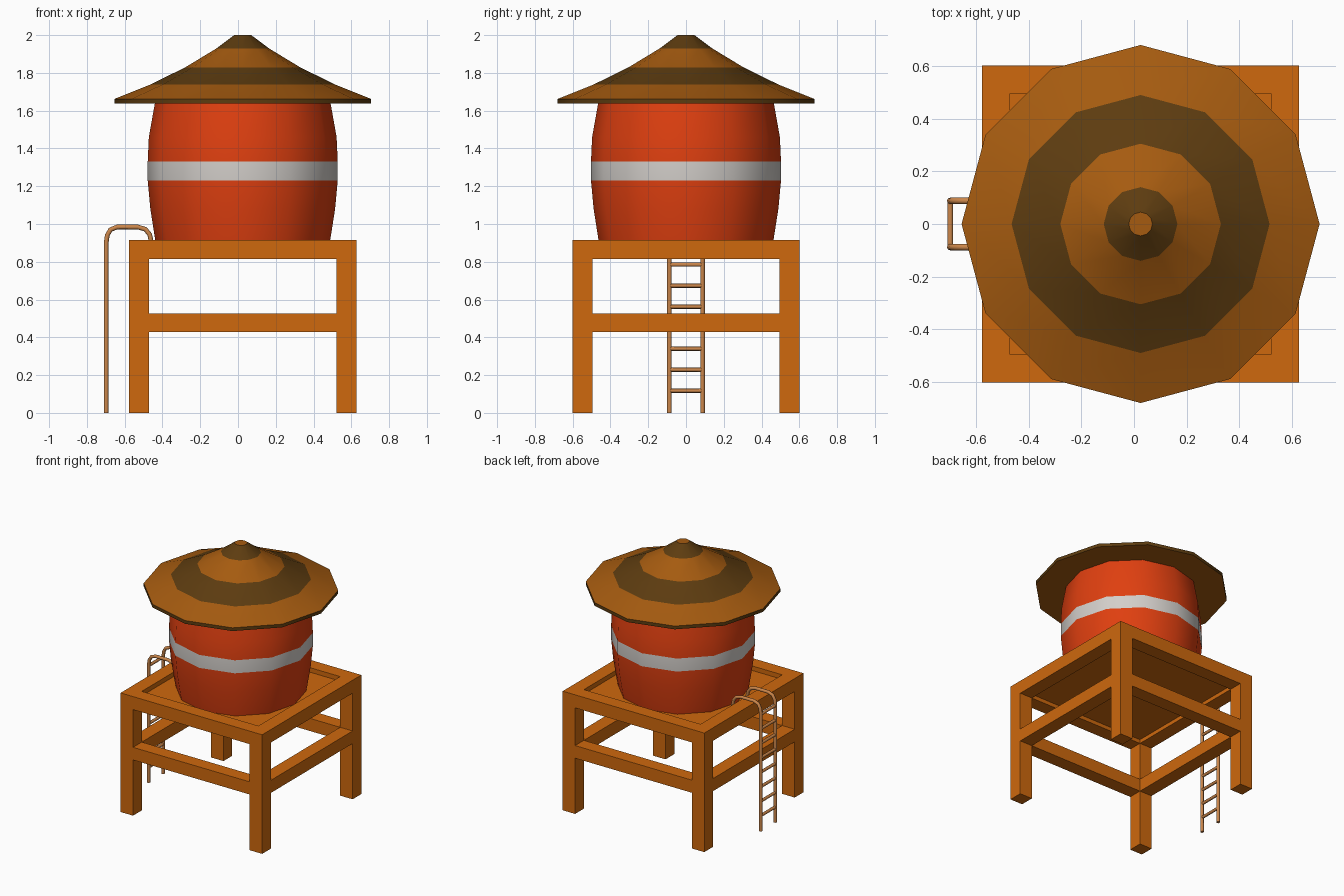
import bpy, bmesh, math
from mathutils import Vector

if "Cube" in bpy.data.objects:
    bpy.data.objects.remove(bpy.data.objects["Cube"])

CX = 0.025  # tower axis


def mat(name, rgb):
    m = bpy.data.materials.new(name)
    m.diffuse_color = (*rgb, 1)
    m.use_nodes = True
    m.node_tree.nodes["Principled BSDF"].inputs["Base Color"].default_value = m.diffuse_color
    return m


WOOD = mat("orange wood", (0.62, 0.14, 0.004))
RED = mat("tank red", (0.74, 0.05, 0.005))
WHITE = mat("band white", (0.65, 0.62, 0.59))
ROOF = mat("roof brown", (0.38, 0.105, 0.005))
DARK = mat("roof dark brown", (0.11, 0.045, 0.005))
LADDER = mat("ladder tan", (0.6, 0.24, 0.07))


def finish(name, bm, mats, smooth=None):
    bmesh.ops.recalc_face_normals(bm, faces=bm.faces)
    me = bpy.data.meshes.new(name)
    bm.to_mesh(me)
    bm.free()
    for m in mats:
        me.materials.append(m)
    ob = bpy.data.objects.new(name, me)
    bpy.context.collection.objects.link(ob)
    if smooth:
        bpy.ops.object.select_all(action='DESELECT')
        ob.select_set(True)
        bpy.context.view_layer.objects.active = ob
        bpy.ops.object.shade_smooth_by_angle(angle=math.radians(smooth))
    return ob


def box(name, x0, x1, y0, y1, z0, z1):
    bm = bmesh.new()
    bmesh.ops.create_cube(bm, size=1)
    for v in bm.verts:
        v.co = Vector((CX + (x0 + x1) / 2 + v.co.x * (x1 - x0),
                       (y0 + y1) / 2 + v.co.y * (y1 - y0),
                       (z0 + z1) / 2 + v.co.z * (z1 - z0)))
    return finish(name, bm, [WOOD])


def lathe(name, profile, slots, mats, smooth, n=12):
    """Revolve (r, z) points; slots gives the material of each band, then bottom and top caps."""
    bm = bmesh.new()
    rings = [[bm.verts.new((CX + r * math.cos(2 * math.pi * i / n),
                            r * math.sin(2 * math.pi * i / n), z)) for i in range(n)]
             for r, z in profile]
    for k in range(len(rings) - 1):
        a, b = rings[k], rings[k + 1]
        for i in range(n):
            j = (i + 1) % n
            bm.faces.new((a[i], a[j], b[j], b[i])).material_index = slots[k]
    bm.faces.new(rings[0]).material_index = slots[-2]
    bm.faces.new(rings[-1]).material_index = slots[-1]
    return finish(name, bm, mats, smooth)


def tube(name, pts, r, n=8):
    """Sweep a round section along a path lying in one plane of constant y, or along y."""
    pts = [Vector(p) for p in pts]
    bm = bmesh.new()
    rings = []
    for i, p in enumerate(pts):
        t = (pts[min(i + 1, len(pts) - 1)] - pts[max(i - 1, 0)]).normalized()
        u = Vector((1, 0, 0)) if abs(t.y) > 0.9 else Vector((0, 1, 0))
        w = t.cross(u)
        rings.append([bm.verts.new(p + r * (u * math.cos(2 * math.pi * k / n)
                                            + w * math.sin(2 * math.pi * k / n)))
                      for k in range(n)])
    for a, b in zip(rings, rings[1:]):
        for k in range(n):
            j = (k + 1) % n
            bm.faces.new((a[k], a[j], b[j], b[k]))
    bm.faces.new(rings[0])
    bm.faces.new(rings[-1])
    return finish(name, bm, [LADDER], 50)


# Stand: legs, top frame and middle rails
O, I = 0.602, 0.496
for sx in (-1, 1):
    for sy in (-1, 1):
        xs, ys = sorted((sx * O, sx * I)), sorted((sy * O, sy * I))
        box("leg", *xs, *ys, 0, 0.915)
for s in (-1, 1):
    a, b = sorted((s * O, s * I))
    for label, z0, z1 in (("top_beam", 0.815, 0.915), ("middle_rail", 0.428, 0.525)):
        box(label + "_x", -I, I, a, b, z0, z1)
        box(label + "_y", a, b, -I, I, z0, z1)

# Sunken deck
box("deck", -I, I, -I, I, 0.845, 0.88)

# Bulging tank with a white band
lathe("tank", [(0.455, 0.875), (0.464, 0.92), (0.489, 1.08), (0.503, 1.23),
               (0.503, 1.33), (0.497, 1.46), (0.464, 1.645)],
      [0, 0, 0, 1, 0, 0, 0, 0], [RED, WHITE], 35)

# Striped conical roof with a flat underside
lathe("roof", [(0.68, 1.637), (0.68, 1.662), (0.49, 1.738), (0.305, 1.829),
               (0.14, 1.929), (0.045, 2.0)],
      [1, 0, 1, 0, 1, 0, 0], [ROOF, DARK], 35)

# Ladder: bent side rails and rungs
for y in (-0.088, 0.088):
    tube("ladder_rail", [(-0.698, y, 0), (-0.698, y, 0.90), (-0.692, y, 0.94),
                         (-0.675, y, 0.97), (-0.64, y, 0.984), (-0.53, y, 0.984),
                         (-0.49, y, 0.972), (-0.468, y, 0.945), (-0.46, y, 0.91),
                         (-0.46, y, 0.875)], 0.0125)
for k in range(8):
    z = 0.117 + 0.1113 * k
    tube("ladder_rung", [(-0.698, -0.088, z), (-0.698, 0.088, z)], 0.011)
